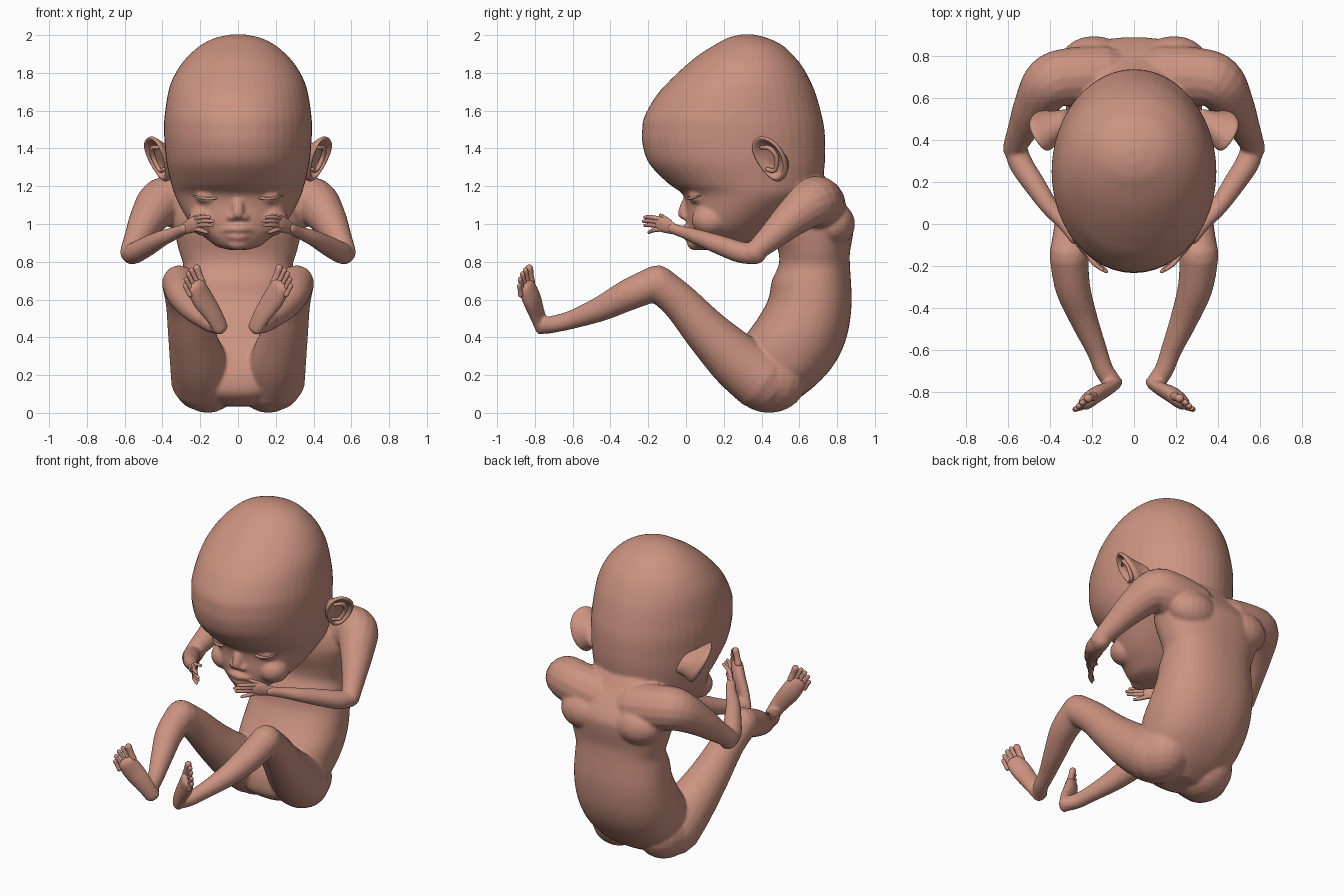
import bpy, bmesh, math
from mathutils import Vector

skin = bpy.data.materials.new("skin")
skin.diffuse_color = (0.60, 0.29, 0.22, 1)


def resample(rows, n=5):
    """Smooth curve through rows of equal length tuples."""
    out = []
    for i in range(len(rows) - 1):
        a, b, c, d = (Vector(rows[min(max(k, 0), len(rows) - 1)]) for k in range(i - 1, i + 3))
        for j in range(n):
            t = j / n
            out.append(0.5 * (2 * b + (c - a) * t + (2 * a - 5 * b + 4 * c - d) * t * t
                              + (3 * b - a - 3 * c + d) * t ** 3))
    return out + [Vector(rows[-1])]


def skin_rings(bm, rings):
    vs = [[bm.verts.new(p) for p in ring] for ring in rings]
    n = len(vs[0])
    for a, b in zip(vs, vs[1:]):
        for i in range(n):
            bm.faces.new((a[i], a[(i + 1) % n], b[(i + 1) % n], b[i]))
    bm.faces.new(vs[0][::-1])
    bm.faces.new(vs[-1])


def slices(bm, rows, power=2.0, n=48):
    """Stack of horizontal ovals: (z, front y, back y, half width)."""
    rings = []
    for r in [Vector(x) for x in resample(rows)]:
        z, f, b, w = r
        ring = []
        for i in range(n):
            c, s = math.cos(2 * math.pi * i / n), math.sin(2 * math.pi * i / n)
            px = math.copysign(abs(c) ** (2 / power), c)
            py = math.copysign(abs(s) ** (2 / power), s)
            ring.append((w * px, (f + b) / 2 + (b - f) / 2 * py, z))
        rings.append(ring)
    skin_rings(bm, rings)


def tube(bm, rows, side=1, wide=(0, 0, 1), flat=1.0, n=16, steps=5):
    """Round ended limb through (x, y, z, radius); side mirrors it in x."""
    pts = resample([(x * side, y, z, r) for x, y, z, r in rows], steps)
    wide = Vector((wide[0] * side, wide[1], wide[2]))
    tans = [(pts[min(i + 1, len(pts) - 1)].xyz - pts[max(i - 1, 0)].xyz).normalized()
            for i in range(len(pts))]
    spec = []
    for k in (85, 60, 30):
        a = math.radians(k)
        spec.append((pts[0].xyz - tans[0] * pts[0].w * flat * math.sin(a), tans[0], pts[0].w * math.cos(a)))
    spec += [(p.xyz, t, p.w) for p, t in zip(pts, tans)]
    for k in (30, 60, 85):
        a = math.radians(k)
        spec.append((pts[-1].xyz + tans[-1] * pts[-1].w * flat * math.sin(a), tans[-1], pts[-1].w * math.cos(a)))
    rings = []
    for p, t, r in spec:
        u = (wide - t * wide.dot(t)).normalized()
        v = t.cross(u)
        rings.append([p + u * r * math.cos(2 * math.pi * i / n) + v * r * flat * math.sin(2 * math.pi * i / n)
                      for i in range(n)])
    skin_rings(bm, rings)


def ball(bm, x, y, z, rx, ry, rz):
    made = bmesh.ops.create_uvsphere(bm, u_segments=20, v_segments=12, radius=1)["verts"]
    for v in made:
        v.co = Vector((x + v.co.x * rx, y + v.co.y * ry, z + v.co.z * rz))


def finish(bm, name):
    bmesh.ops.recalc_face_normals(bm, faces=bm.faces[:])
    me = bpy.data.meshes.new(name)
    bm.to_mesh(me)
    bm.free()
    me.materials.append(skin)
    me.polygons.foreach_set("use_smooth", [True] * len(me.polygons))
    ob = bpy.data.objects.new(name, me)
    bpy.context.collection.objects.link(ob)
    return ob


body = bmesh.new()
# skull and face
slices(body, [(.862, .08, .2, .04), (.88, .035, .28, .11), (.92, .01, .36, .165), (.97, .005, .43, .225),
              (1.03, .0, .52, .27), (1.10, .0, .62, .31), (1.16, -.02, .69, .337), (1.22, -.1, .72, .355),
              (1.32, -.195, .735, .378), (1.42, -.23, .737, .388), (1.5, -.232, .733, .392),
              (1.57, -.22, .72, .389), (1.68, -.157, .69, .373), (1.76, -.085, .657, .35),
              (1.84, .0, .612, .305), (1.90, .075, .56, .253), (1.95, .155, .505, .192),
              (1.985, .22, .43, .12), (2.003, .29, .36, .04)])
# trunk
slices(body, [(.035, .33, .52, .1), (.1, .24, .63, .22), (.2, .23, .74, .29), (.3, .26, .81, .315),
              (.4, .31, .85, .325), (.5, .38, .87, .32), (.6, .435, .877, .31), (.7, .455, .873, .30),
              (.78, .49, .868, .29), (.85, .49, .868, .31), (.95, .46, .885, .335), (1.02, .45, .885, .345),
              (1.1, .45, .84, .31), (1.18, .45, .78, .24), (1.25, .46, .735, .2)], 2.3)
# nose, lips and chin
tube(body, [(0, .03, 1.15, .028), (0, .0, 1.10, .03), (0, -.012, 1.055, .032)])
tube(body, [(-.1, .045, .958, .012), (-.05, .01, .974, .019), (0, -.004, .974, .021),
            (.05, .01, .974, .019), (.1, .045, .958, .012)])
tube(body, [(-.08, .04, .945, .012), (0, .008, .932, .022), (.08, .04, .945, .012)])
ball(body, 0, .055, .895, .06, .05, .035)
for s in (-1, 1):
    ball(body, s * .035, .005, 1.037, .026, .027, .021)      # nostril wing
    ball(body, s * .15, .075, 1.145, .075, .062, .045)       # closed eye
    ball(body, s * .17, .13, 1.02, .095, .1, .085)           # cheek
    ball(body, s * .16, .44, .175, .17, .2, .175)            # buttock
    ball(body, s * .19, .775, 1.0, .16, .12, .12)            # shoulder blade
    # shoulder, upper arm and forearm
    tube(body, [(.14, .7, 1.08, .15), (.3, .7, 1.11, .14), (.4, .67, 1.115, .13), (.475, .56, 1.03, .1),
                (.53, .45, .93, .073), (.572, .36, .85, .054)], s)
    tube(body, [(.565, .37, .84, .054), (.54, .29, .85, .057), (.475, .19, .885, .053), (.40, .08, .925, .043),
                (.33, .0, .953, .034), (.28, -.07, .975, .029)], s)
    # thigh, calf and ankle
    tube(body, [(.19, .40, .175, .165), (.212, .27, .275, .15), (.25, .115, .425, .122),
                (.283, -.03, .585, .1), (.308, -.15, .686, .095)], s, n=24)
    tube(body, [(.31, -.15, .69, .093), (.292, -.3, .627, .084), (.24, -.45, .552, .067),
                (.178, -.6, .495, .05), (.145, -.69, .472, .046), (.11, -.745, .462, .045)], s, n=20)
    # sole from heel to ball
    tube(body, [(.09, -.762, .447, .045), (.13, -.787, .52, .054), (.185, -.815, .60, .064),
                (.22, -.843, .665, .06)], s, wide=(.55, -.4, -.6), flat=.62)
ob = finish(body, "body")
m = ob.modifiers.new("blend", "REMESH")
m.mode, m.voxel_size, m.use_smooth_shade = "VOXEL", .0095, True
m = ob.modifiers.new("soften", "SMOOTH")
m.factor, m.iterations = .5, 6

EAR = [(.372, .46, 1.22), (.37, .40, 1.29), (.39, .35, 1.37), (.42, .345, 1.435), (.455, .385, 1.472),
       (.492, .445, 1.455), (.50, .495, 1.41), (.475, .53, 1.34), (.435, .535, 1.27), (.40, .505, 1.225)]
for s, tag in ((-1, "right"), (1, "left")):
    # ear: hollow bowl, rolled rim, tapering back
    bm = bmesh.new()
    pts = [Vector((x * s, y, z)) for x, y, z in EAR]
    mid = sum(pts, Vector()) / len(pts)
    nrm = Vector((.79 * s, -.61, .05))
    root = Vector((-.03 * s, .0, -.005))
    skin_rings(bm, [[mid + (p - mid) * k + nrm * o + root * q for p in pts] for k, o, q in
                    ((.1, -.035, 0), (.45, -.032, 0), (.7, -.02, 0), (.8, .006, 0), (.92, .012, 0),
                     (1.02, -.002, 0), (.97, -.022, 0), (.75, -.045, .5), (.55, -.08, 1), (.4, -.12, 1))])
    ear = finish(bm, tag + "_ear")
    ear.modifiers.new("round", "SUBSURF").levels = 2
    ear.modifiers["round"].render_levels = 2
    # inner ear fold
    bm = bmesh.new()
    tube(bm, [(.425, .40, 1.405, .010), (.455, .445, 1.40, .013), (.448, .48, 1.35, .013),
              (.415, .47, 1.285, .012), (.392, .43, 1.29, .011)], s, n=10)
    finish(bm, tag + "_ear_fold")
    # eyelid crease
    bm = bmesh.new()
    tube(bm, [(.075, .04, 1.158, .004), (.11, .020, 1.140, .007), (.15, .013, 1.134, .008),
              (.195, .032, 1.138, .007), (.235, .075, 1.15, .004)], s, n=8)
    finish(bm, tag + "_eyelid")
    # palm, four fingers and thumb
    bm = bmesh.new()
    tube(bm, [(.29, -.06, .972, .028), (.262, -.09, .985, .036), (.232, -.125, .997, .04),
              (.215, -.145, 1.0, .036)], s, flat=.48)
    for base, tip in (((.222, -.138, 1.026), (.15, -.218, 1.036)), ((.222, -.14, 1.01), (.132, -.226, 1.014)),
                      ((.222, -.138, .99), (.137, -.218, .992)), ((.226, -.13, .973), (.165, -.195, .956)),
                      ((.265, -.085, 1.01), (.178, -.135, 1.047))):
        a, b = Vector(base), Vector(tip)
        c = (a + b) / 2 + Vector((.006, -.006, .004))
        tube(bm, [(*a, .013), (*c, .0125), (*b, .0085)], s, n=10)
    finish(bm, tag + "_hand")
    # toes from big to small
    bm = bmesh.new()
    a, b = Vector((.192, -.82, .69)), Vector((.255, -.875, .625))
    for i, (x, y, z, r) in enumerate(((.218, -.83, .765, .021), (.246, -.85, .755, .014),
                                      (.263, -.866, .735, .0135), (.275, -.878, .706, .013),
                                      (.28, -.882, .672, .013))):
        p = a.lerp(b, i / 4)
        q = (p + Vector((x, y, z))) / 2
        tube(bm, [(*p, r * 1.05), (*q, r * .9), (x, y, z, r)], s, n=10)
    finish(bm, tag + "_toes")
